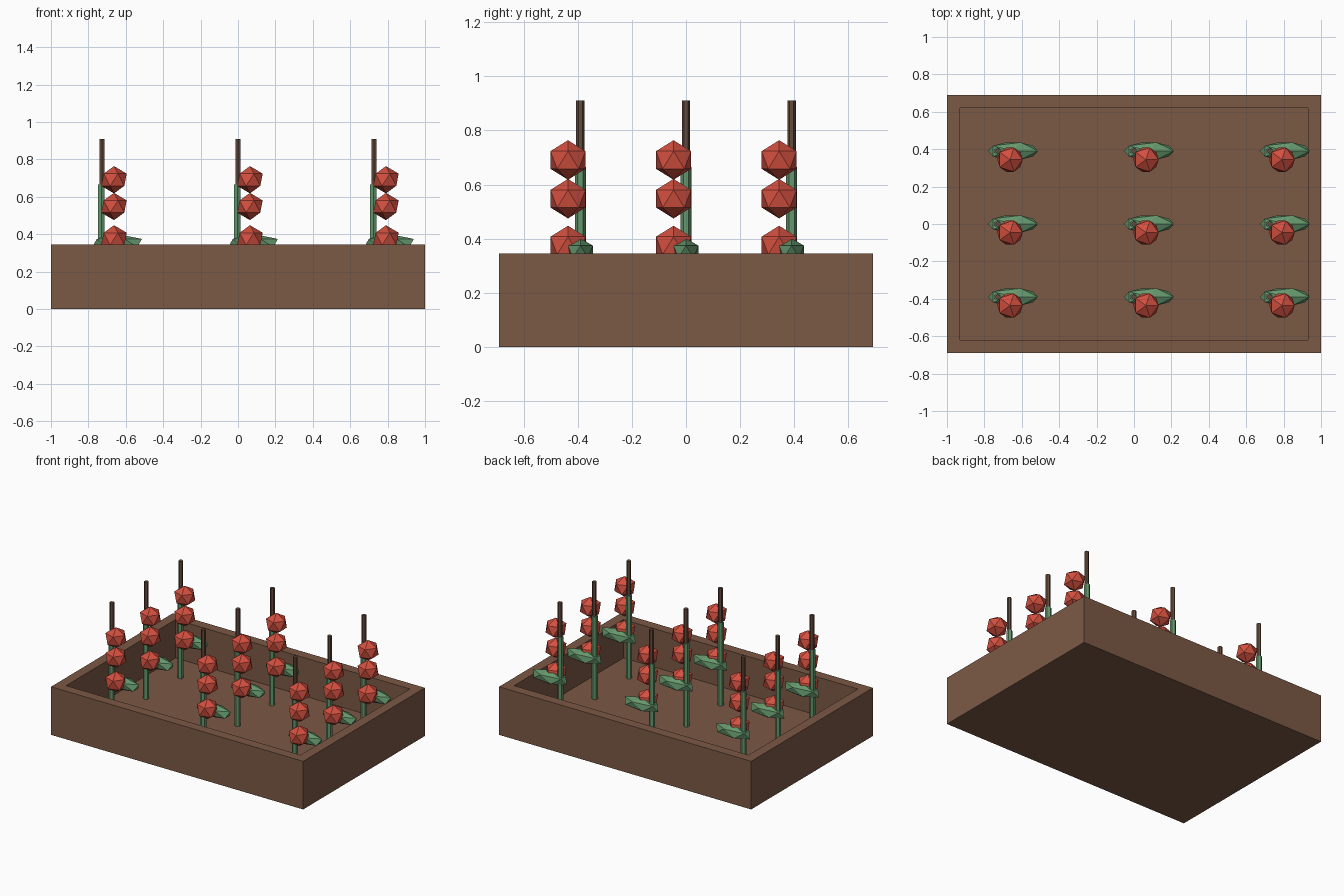
import bpy, bmesh
from mathutils import Matrix, Vector

if "Cube" in bpy.data.objects:
    bpy.data.objects.remove(bpy.data.objects["Cube"])


def material(name, rgb):
    m = bpy.data.materials.new(name)
    m.diffuse_color = (*rgb, 1)
    m.use_nodes = True
    m.node_tree.nodes["Principled BSDF"].inputs["Base Color"].default_value = m.diffuse_color
    return m


WOOD = material("wood", (0.20, 0.10, 0.06))
STAKE = material("stake_wood", (0.13, 0.07, 0.045))
GREEN = material("leaf_green", (0.13, 0.31, 0.15))
RED = material("fruit_red", (0.65, 0.08, 0.05))


def finish(bm, name, mat):
    me = bpy.data.meshes.new(name)
    bm.to_mesh(me)
    bm.free()
    me.materials.append(mat)
    ob = bpy.data.objects.new(name, me)
    bpy.context.collection.objects.link(ob)
    return ob


def post(name, x, y, z0, z1, r, mat):
    bm = bmesh.new()
    bmesh.ops.create_cone(bm, cap_ends=True, segments=6, radius1=r, radius2=r, depth=z1 - z0,
                          matrix=Matrix.Translation((x, y, (z0 + z1) / 2)))
    return finish(bm, name, mat)


def ico(name, loc, scale, mat):
    bm = bmesh.new()
    bmesh.ops.create_icosphere(bm, subdivisions=1, radius=1,
                               matrix=Matrix.LocRotScale(Vector(loc), None, Vector(scale)))
    return finish(bm, name, mat)


# Planter box: inset the top face and push it down to the floor
HX, HY, H, WALL = 1.0, 0.69, 0.345, 0.07
bm = bmesh.new()
bmesh.ops.create_cube(bm, size=1, matrix=Matrix.LocRotScale(
    Vector((0, 0, H / 2)), None, Vector((2 * HX, 2 * HY, H))))
top = max(bm.faces, key=lambda f: f.calc_center_median().z)
bmesh.ops.inset_region(bm, faces=[top], thickness=WALL, use_even_offset=True)
floor = bmesh.ops.extrude_discrete_faces(bm, faces=[top])["faces"][0]
bmesh.ops.translate(bm, verts=floor.verts, vec=(0, 0, WALL - H))
finish(bm, "planter_box", WOOD)

# Three by three plants: stake, stem, leaf and a column of fruit
for row, y in enumerate((-0.39, 0, 0.39)):
    for col, x in enumerate((-0.727, 0, 0.727)):
        tag = f"_{row}_{col}"
        post("stake" + tag, x, y, WALL, 0.91, 0.0155, STAKE)
        post("stem" + tag, x - 0.003, y, WALL, 0.665, 0.02, GREEN)
        ico("leaf" + tag, (x + 0.08, y, 0.352), (0.149, 0.054, 0.05), GREEN)
        for i, z in enumerate((0.375, 0.548, 0.691)):
            ico(f"fruit{tag}_{i}", (x + 0.064, y - 0.046, z), (0.076, 0.076, 0.073), RED)
